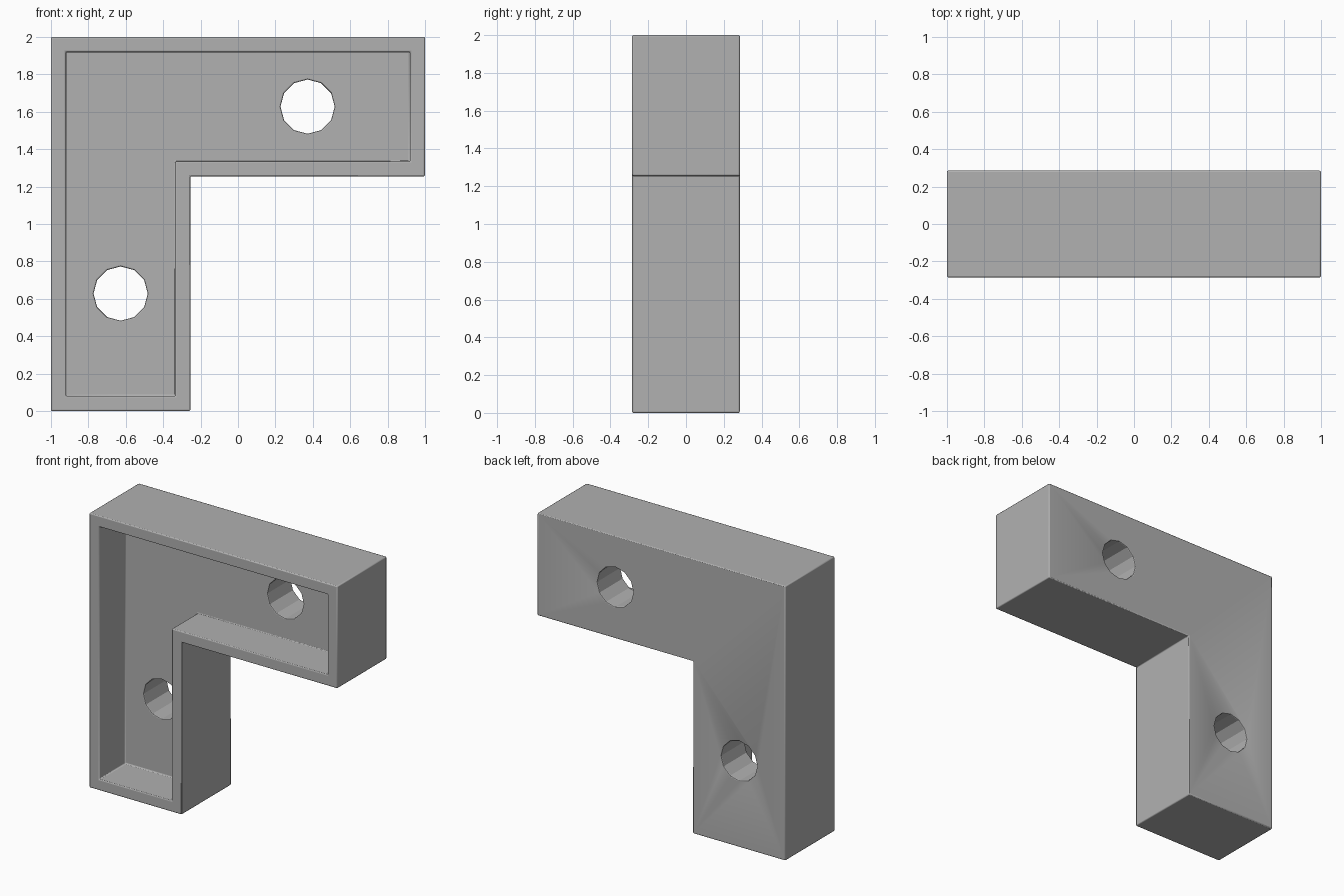
import bpy, bmesh, math
from mathutils import Vector

cube = bpy.data.objects.get("Cube")
if cube:
    bpy.data.objects.remove(cube, do_unlink=True)

HALF_DEPTH = 0.285
ARM = 0.745        # width of each arm
WALL = 0.08        # thickness of the rim
RECESS = 0.30      # depth of the front pocket
HOLE_RADIUS = 0.145

grey = bpy.data.materials.new("plain grey")
grey.use_nodes = True
colour = (0.44, 0.44, 0.44, 1)
grey.diffuse_color = colour
grey.node_tree.nodes["Principled BSDF"].inputs["Base Color"].default_value = colour

# Angled bracket: extruded profile with a pocket sunk into the front
inner = ARM - 1
outline = [(-1, 0), (inner, 0), (inner, 2 - ARM), (1, 2 - ARM), (1, 2), (-1, 2)]
bm = bmesh.new()
front = bm.faces.new([bm.verts.new((x, -HALF_DEPTH, z)) for x, z in outline])
back = bmesh.ops.extrude_face_region(bm, geom=[front], use_keep_orig=True)["geom"]
bmesh.ops.translate(bm, vec=(0, 2 * HALF_DEPTH, 0),
                    verts=[v for v in back if isinstance(v, bmesh.types.BMVert)])
bmesh.ops.recalc_face_normals(bm, faces=bm.faces)
bmesh.ops.inset_region(bm, faces=[front], thickness=WALL, use_even_offset=True)
floor = bmesh.ops.extrude_discrete_faces(bm, faces=[front])["faces"][0]
bmesh.ops.translate(bm, vec=(0, RECESS, 0), verts=floor.verts)
bmesh.ops.recalc_face_normals(bm, faces=bm.faces)
mesh = bpy.data.meshes.new("angle_bracket")
bm.to_mesh(mesh)
bm.free()
mesh.materials.append(grey)
bracket = bpy.data.objects.new("angle_bracket", mesh)
bpy.context.collection.objects.link(bracket)

# Screw holes through the centre line of each arm
for name, x, z in (("lower", ARM / 2 - 1, 0.628), ("upper", 0.372, 2 - ARM / 2)):
    bpy.ops.mesh.primitive_cylinder_add(vertices=12, radius=HOLE_RADIUS, depth=1,
                                        location=(x, 0, z), rotation=(math.pi / 2, 0, 0))
    cutter = bpy.context.object
    cutter.name = name + "_hole_cutter"
    cutter.data.materials.append(grey)
    cutter.hide_render = True
    cutter.hide_viewport = True
    cut = bracket.modifiers.new(name + "_hole", "BOOLEAN")
    cut.object = cutter
    cut.operation = "DIFFERENCE"
    cut.solver = "EXACT"

# Slightly softened edges
bevel = bracket.modifiers.new("soft_edges", "BEVEL")
bevel.width = 0.007
bevel.segments = 2
bevel.limit_method = "ANGLE"
bevel.angle_limit = math.radians(50)

bpy.ops.object.select_all(action="DESELECT")
bracket.select_set(True)
bpy.context.view_layer.objects.active = bracket
bpy.ops.object.shade_smooth_by_angle(angle=math.radians(25))
